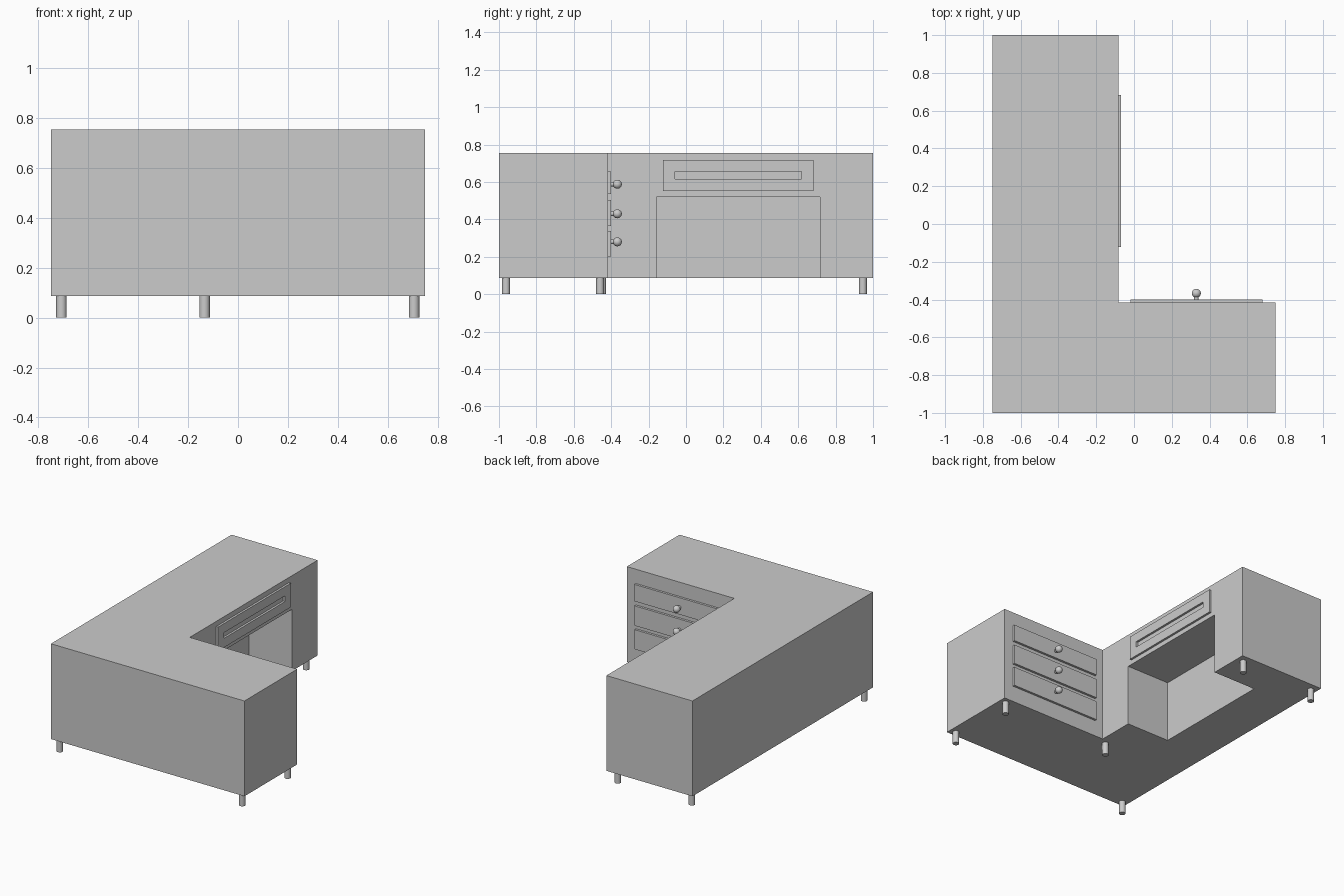
import bpy, bmesh

if "Cube" in bpy.data.objects:
    bpy.data.objects.remove(bpy.data.objects["Cube"])

TOP, BASE = 0.755, 0.087
NX, NY = -0.083, -0.416      # inner corner of the L


def box(name, x, y, z):
    bpy.ops.mesh.primitive_cube_add(
        size=1, location=[(a + b) / 2 for a, b in (x, y, z)])
    ob = bpy.context.object
    ob.name = name
    ob.scale = [b - a for a, b in (x, y, z)]
    bpy.ops.object.transform_apply(location=False, rotation=False, scale=True)
    return ob


def cylinder(name, r, h, loc, rot=(0, 0, 0)):
    bpy.ops.mesh.primitive_cylinder_add(
        vertices=24, radius=r, depth=h, location=loc, rotation=rot)
    ob = bpy.context.object
    ob.name = name
    bpy.ops.object.shade_smooth_by_angle()
    return ob


def cut(target, cutter):
    mod = target.modifiers.new("cut", 'BOOLEAN')
    mod.object = cutter
    mod.operation = 'DIFFERENCE'
    mod.solver = 'EXACT'
    bpy.context.view_layer.objects.active = target
    bpy.ops.object.modifier_apply(modifier=mod.name)
    bpy.data.objects.remove(cutter)


# L-shaped body: extruded profile
outline = [(-0.75, -1), (0.75, -1), (0.75, NY), (NX, NY), (NX, 1), (-0.75, 1)]
bm = bmesh.new()
face = bm.faces.new([bm.verts.new((x, y, BASE)) for x, y in outline])
top = bmesh.ops.extrude_face_region(bm, geom=[face])
bmesh.ops.translate(bm, vec=(0, 0, TOP - BASE),
                    verts=[v for v in top["geom"] if isinstance(v, bmesh.types.BMVert)])
bmesh.ops.recalc_face_normals(bm, faces=bm.faces)
mesh = bpy.data.meshes.new("desk_body")
bm.to_mesh(mesh)
bm.free()
body = bpy.data.objects.new("desk_body", mesh)
bpy.context.collection.objects.link(body)

# Kneehole, open at the bottom and towards the seat
cut(body, box("kneehole_cutter", (-0.418, 0.1), (-0.158, 0.717), (-0.1, 0.519)))

# Wide drawer above the kneehole with a recessed pull slot
wide = box("wide_drawer_front", (NX - 0.001, NX + 0.015), (-0.123, 0.682), (0.551, 0.719))
cut(wide, box("slot_cutter", (NX - 0.1, NX + 0.1), (-0.059, 0.618), (0.615, 0.655)))

# Stack of three drawers with round knobs
for i, (z0, z1, zk) in enumerate([(0.537, 0.655, 0.588),
                                  (0.366, 0.505, 0.430),
                                  (0.201, 0.338, 0.280)], 1):
    box(f"drawer_front_{i}", (-0.018, 0.68), (NY - 0.001, NY + 0.016), (z0, z1))
    cylinder(f"knob_stem_{i}", 0.012, 0.04, (0.33, -0.39, zk), (1.5708, 0, 0))
    bpy.ops.mesh.primitive_uv_sphere_add(
        segments=24, ring_count=12, radius=0.024, location=(0.33, -0.367, zk))
    bpy.context.object.name = f"knob_{i}"
    bpy.ops.object.shade_smooth()

# Short round legs at every corner
for i, (x, y) in enumerate([(-0.708, -0.962), (0.706, -0.962), (0.706, -0.459),
                            (-0.134, -0.449), (-0.134, 0.946), (-0.708, 0.946)], 1):
    cylinder(f"leg_{i}", 0.021, BASE, (x, y, BASE / 2))
